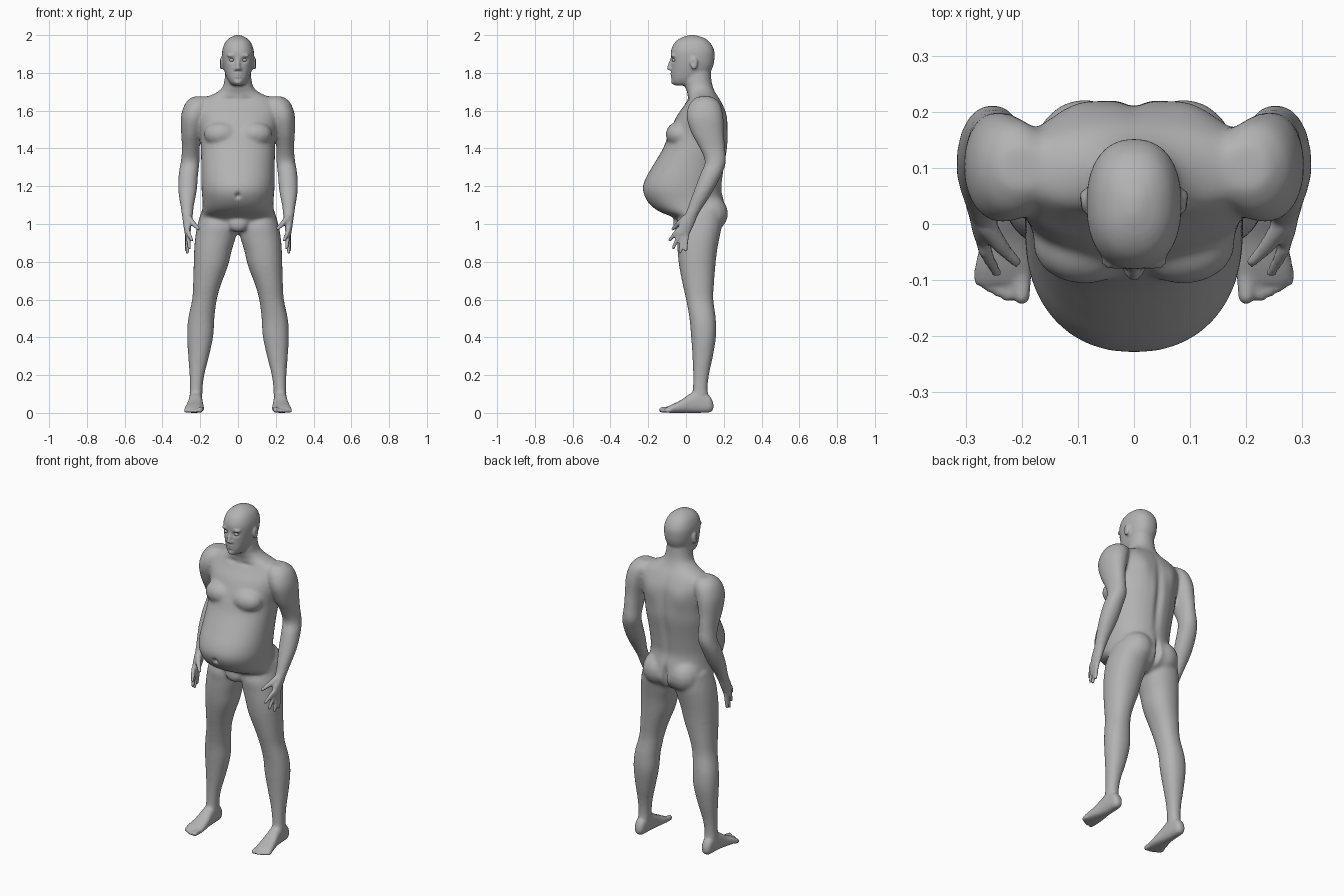
import bpy, bmesh, math
from mathutils import Vector

cube = bpy.data.objects.get("Cube")
if cube:
    bpy.data.objects.remove(cube, do_unlink=True)

skin = bpy.data.materials.new("plain_grey")
skin.use_nodes = True
grey = (0.45, 0.45, 0.45, 1)
skin.diffuse_color = grey
skin.node_tree.nodes["Principled BSDF"].inputs["Base Color"].default_value = grey

# One unit ball, reused for every rounded mass
unit = bmesh.new()
bmesh.ops.create_uvsphere(unit, u_segments=14, v_segments=9, radius=1)
unit.verts.index_update()
ball_points = [v.co.copy() for v in unit.verts]
ball_faces = [[v.index for v in f.verts] for f in unit.faces]
unit.free()

bm = bmesh.new()
SIDES = (1, -1)


def ball(target, place):
    """Add the unit ball with every point moved by the given rule."""
    verts = [target.verts.new(place(p)) for p in ball_points]
    for face in ball_faces:
        target.faces.new([verts[i] for i in face])


def blob(center, radii, target=bm):
    """An ellipsoid."""
    ball(target, lambda p: [c + r * q for c, r, q in zip(center, radii, p)])


def digit(start, end, r0, r1, side=1):
    """A tapered rod with round ends: a ball pulled apart at its equator."""
    start, end = Vector(start), Vector(end)
    turn = (end - start).to_track_quat("Z", "Y")

    def place(p):
        q = turn @ p
        q = end + q * r1 if p.z > 0 else start + q * r0
        return (side * q.x, q.y, q.z)
    ball(bm, place)


def spline(a, b, c, d, t):
    """Smooth interpolation between the rows b and c."""
    return [q + 0.5 * t * (r - p + t * (2 * p - 5 * q + 4 * r - s + t * (3 * (q - r) + s - p)))
            for p, q, r, s in zip(a, b, c, d)]


def loft(rows, axis="z", side=1, power=2.2, steps=4, count=32):
    """Skin rounded sections; a row is position, x min, x max, then the other axis min, max."""
    dense = []
    last = len(rows) - 1
    for i in range(last):
        four = [rows[max(0, min(last, i + k))] for k in (-1, 0, 1, 2)]
        dense += [spline(*four, k / steps) for k in range(steps)]
    dense.append(rows[-1])
    rings = []
    for h, x0, x1, v0, v1 in dense:
        ring = []
        for k in range(count):
            a = math.tau * k / count
            c, s = math.cos(a), math.sin(a)
            x = (x0 + x1) / 2 + (x1 - x0) / 2 * math.copysign(abs(c) ** (2 / power), c)
            v = (v0 + v1) / 2 + (v1 - v0) / 2 * math.copysign(abs(s) ** (2 / power), s)
            ring.append(bm.verts.new((side * x, v, h) if axis == "z" else (side * x, h, v)))
        rings.append(ring)
    for lower, upper in zip(rings, rings[1:]):
        for k in range(count):
            n = (k + 1) % count
            bm.faces.new((lower[k], lower[n], upper[n], upper[k]))
    bm.faces.new(rings[0])
    bm.faces.new(rings[-1])


# Torso and neck: height, half width, front, back
torso = [
    (.95, .10, .02, .12), (.98, .17, -.03, .18), (1.03, .20, -.06, .212),
    (1.07, .19, -.15, .21), (1.12, .188, -.205, .203), (1.18, .193, -.23, .19),
    (1.24, .195, -.215, .195), (1.31, .195, -.175, .205), (1.40, .197, -.122, .22),
    (1.47, .20, -.095, .222), (1.57, .22, -.05, .215), (1.62, .222, -.015, .20),
    (1.66, .195, .008, .18), (1.69, .125, .008, .16), (1.72, .085, -.002, .145),
    (1.76, .072, -.012, .135), (1.82, .066, -.01, .13)]
loft([(z, -w, w, f, b) for z, w, f, b in torso])

# Head: height, half width, front, back
head = [
    (1.733, .025, -.055, .05), (1.745, .042, -.07, .08), (1.77, .058, -.076, .11),
    (1.80, .069, -.077, .128), (1.84, .079, -.078, .145), (1.88, .084, -.08, .151),
    (1.92, .083, -.079, .149), (1.96, .069, -.06, .128), (1.985, .045, -.028, .095),
    (2.0, .012, .015, .05)]
loft([(z, -w, w, f, b) for z, w, f, b in head], power=2.3)

# Face: nose, lips, chin, brows and ears
digit((0, -.077, 1.872), (0, -.091, 1.825), .008, .012)
blob((0, -.074, 1.793), (.024, .011, .006))
blob((0, -.073, 1.782), (.02, .011, .006))
blob((0, -.065, 1.752), (.022, .015, .015))
for s in SIDES:
    blob((s * .011, -.083, 1.82), (.009, .011, .008))
    blob((s * .035, -.069, 1.892), (.026, .014, .007))
    blob((s * .09, .042, 1.85), (.009, .02, .033))

leg = [
    (1.08, .04, .19, -.01, .18), (1.0, .006, .213, -.048, .19), (.93, .012, .226, -.048, .178),
    (.86, .033, .232, -.045, .165), (.78, .052, .235, -.037, .156), (.68, .09, .238, -.018, .148),
    (.60, .112, .243, 0, .145), (.50, .125, .264, .018, .158), (.41, .13, .27, .026, .16),
    (.30, .153, .264, .034, .143), (.20, .178, .257, .037, .122), (.12, .188, .256, .035, .115),
    (.05, .19, .256, .03, .12)]

# Arm and palm: height, centre x, centre y, radius x, radius y
arm = [
    (1.675, .20, .10, .04, .04), (1.64, .213, .10, .066, .08), (1.57, .235, .10, .067, .098),
    (1.48, .247, .115, .054, .086), (1.40, .25, .14, .047, .068), (1.33, .253, .156, .05, .056),
    (1.27, .262, .135, .052, .058), (1.18, .267, .095, .05, .052), (1.10, .269, .055, .037, .042),
    (1.05, .268, .03, .029, .035), (1.0, .268, .004, .022, .04), (.945, .267, -.018, .015, .036)]
arm = [(z, x - a, x + a, y - b, y + b) for z, x, y, a, b in arm]

# Foot: position, inner, outer, bottom, top
foot = [
    (.145, .21, .238, .02, .05), (.125, .196, .253, .003, .09), (.07, .19, .258, 0, .12),
    (.02, .187, .263, 0, .10), (-.03, .182, .273, 0, .066), (-.08, .18, .283, 0, .042),
    (-.105, .186, .276, .003, .028)]

# Knuckle and tip of each finger
fingers = [
    ((.267, -.046, .965), (.245, -.086, .915)), ((.268, -.033, .95), (.257, -.066, .875)),
    ((.268, -.014, .945), (.268, -.032, .85)), ((.268, .006, .955), (.274, -.002, .862))]

for s in SIDES:
    loft(leg, side=s)
    loft(arm, side=s, power=2.1)
    loft(foot, axis="y", side=s, power=2.5)
    for knuckle, tip in fingers:
        digit(knuckle, tip, .0125, .0095, s)
    # Thumb in two bones
    digit((.262, -.005, 1.03), (.235, -.042, 1.0), .019, .014, s)
    digit((.235, -.042, 1.0), (.21, -.068, .975), .014, .01, s)
    # Toes, the largest on the inside
    digit((.20, -.09, .018), (.20, -.129, .016), .018, .015, s)
    for k in range(4):
        x = .226 + .0165 * k
        digit((x, -.085, .013), (x, -.13 + .009 * k, .011), .012, .01, s)
    # Chest and buttocks
    blob((s * .088, -.035, 1.475), (.095, .074, .068))
    blob((s * .088, .12, 1.055), (.095, .105, .10))
# Groin
blob((0, -.035, 1.0), (.055, .035, .045))

bmesh.ops.recalc_face_normals(bm, faces=bm.faces)


def add_object(name, source):
    """Turn a finished bmesh into an object."""
    data = bpy.data.meshes.new(name)
    source.to_mesh(data)
    source.free()
    ob = bpy.data.objects.new(name, data)
    bpy.context.collection.objects.link(ob)
    return ob


def bake(ob):
    """Make the modifiers permanent."""
    graph = bpy.context.evaluated_depsgraph_get()
    ob.data = bpy.data.meshes.new_from_object(ob.evaluated_get(graph))
    ob.modifiers.clear()


# Fuse the parts into one skin
body = add_object("body", bm)
fuse = body.modifiers.new("fuse", "REMESH")
fuse.mode = "VOXEL"
fuse.voxel_size = .007
bake(body)

# Blend the large joints strongly, and the head, hands and feet lightly
soft = body.vertex_groups.new(name="soft")
large = [v.index for v in body.data.vertices
         if .11 < v.co.z < 1.71 and not (abs(v.co.x) > .2 and .8 < v.co.z < 1.07)]
soft.add(large, 1, "REPLACE")
for name, rounds, group in (("fine", 3, ""), ("broad", 25, "soft")):
    mod = body.modifiers.new(name, "SMOOTH")
    mod.factor = .5
    mod.iterations = rounds
    mod.vertex_group = group
bake(body)

# Sculpted hollows and swellings: centre, reach, push
marks = [
    ((0, -.22, 1.15), (.012, .06, .014), (0, .018, 0)),     # navel
    ((0, .21, 1.38), (.022, .07, .2), (0, -.014, 0)),       # spine
    ((0, .19, 1.04), (.013, .09, .06), (0, -.03, 0)),       # cleft
    ((0, -.085, 1.7875), (.022, .02, .004), (0, .005, 0))]  # mouth
for s in SIDES:
    marks += [
        ((s * .034, -.08, 1.868), (.018, .03, .012), (0, .012, 0)),        # eye socket
        ((s * .10, .21, 1.55), (.05, .07, .07), (0, .01, 0)),              # shoulder blade
        ((s * .099, .038, 1.852), (.006, .009, .018), (-s * .006, 0, 0)),  # ear hollow
        ((s * .045, 0, 1.66), (.035, .05, .012), (0, .006, 0))]            # collar
for v in body.data.vertices:
    x, y, z = v.co
    for (cx, cy, cz), (rx, ry, rz), push in marks:
        if abs(z - cz) < 2.5 * rz and abs(x - cx) < 2.5 * rx:
            e = ((x - cx) / rx) ** 2 + ((y - cy) / ry) ** 2 + ((z - cz) / rz) ** 2
            v.co += Vector(push) * math.exp(-e)

# Eyes
parts = [body]
for s, name in ((1, "left_eye"), (-1, "right_eye")):
    eye = bmesh.new()
    blob((s * .034, -.062, 1.868), (.014, .013, .009), eye)
    parts.append(add_object(name, eye))

for ob in parts:
    ob.data.materials.clear()
    ob.data.materials.append(skin)
    ob.data.polygons.foreach_set("use_smooth", [True] * len(ob.data.polygons))
    ob.data.update()
